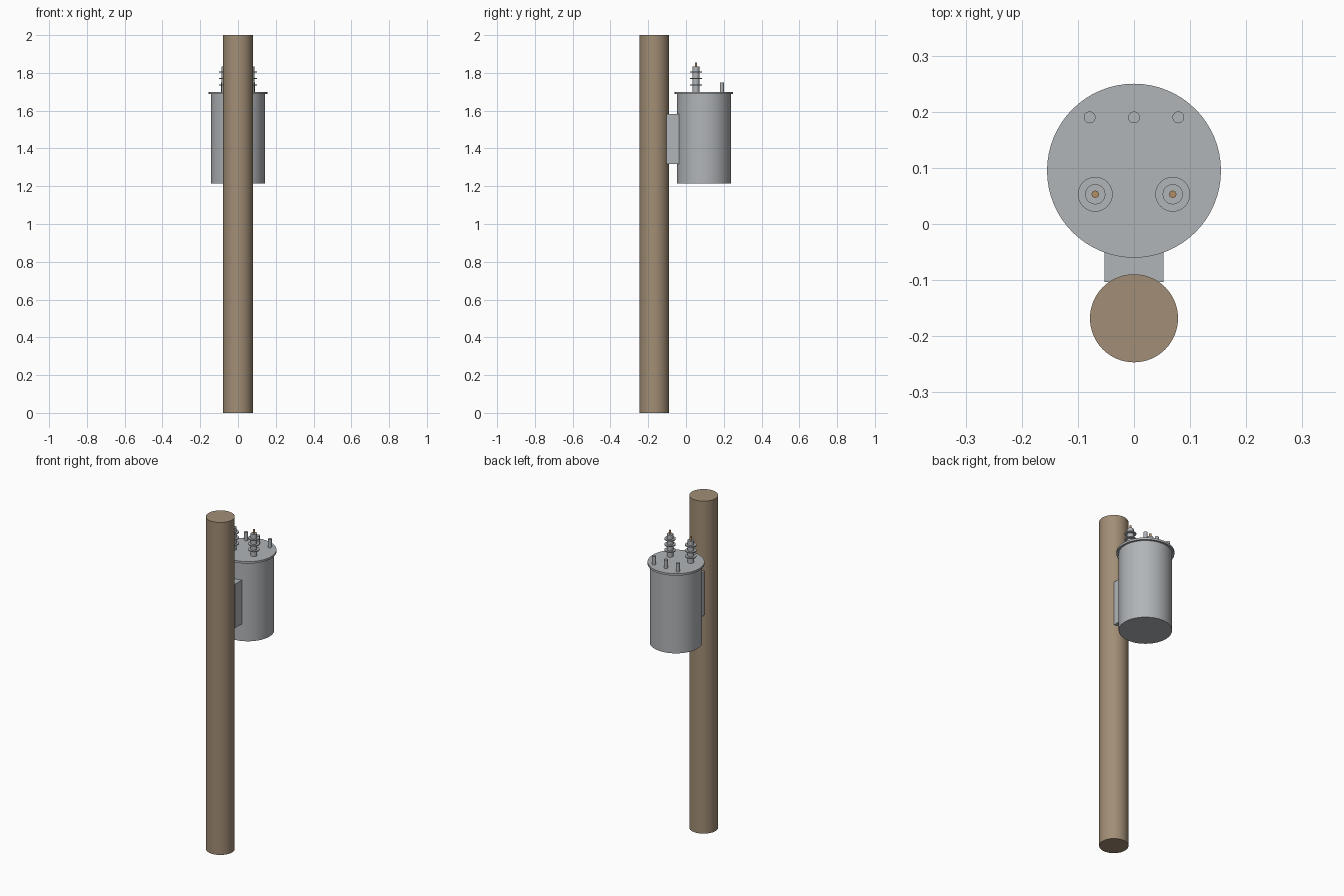
import bpy
import math

cube = bpy.data.objects.get("Cube")
if cube:
    bpy.data.objects.remove(cube, do_unlink=True)


def material(name, rgb):
    m = bpy.data.materials.new(name)
    m.use_nodes = True
    m.diffuse_color = (*rgb, 1)
    m.node_tree.nodes["Principled BSDF"].inputs["Base Color"].default_value = (*rgb, 1)
    return m


WOOD = material("weathered wood", (0.36, 0.27, 0.18))
STEEL = material("grey steel", (0.44, 0.46, 0.48))
COPPER = material("copper", (0.45, 0.27, 0.13))


def cylinder(name, x, y, bottom, top, radius, mat, sides=48):
    bpy.ops.mesh.primitive_cylinder_add(vertices=sides, radius=radius, depth=top - bottom,
                                        location=(x, y, (bottom + top) / 2))
    ob = bpy.context.object
    ob.name = name
    ob.data.materials.append(mat)
    bpy.ops.object.shade_smooth_by_angle(angle=math.radians(35))
    return ob


# Pole
cylinder("pole", 0, -0.168, 0, 2, 0.0785, WOOD, 64)

# Tank with overhanging lid
TANK_Y, LID_TOP = 0.095, 1.70
cylinder("tank", 0, TANK_Y, 1.215, 1.69, 0.143, STEEL, 64)
cylinder("tank_lid", 0, TANK_Y, 1.688, LID_TOP, 0.155, STEEL, 64)

# Mounting bracket between pole and tank
bpy.ops.mesh.primitive_cube_add(size=1, location=(0, -0.069, 1.45))
bracket = bpy.context.object
bracket.name = "mounting_bracket"
bracket.scale = (0.105, 0.068, 0.264)
bracket.data.materials.append(STEEL)

# High-voltage bushings: core, sheds and terminal
for side, x in (("left", 0.069), ("right", -0.069)):
    y = 0.053
    cylinder(side + "_bushing_core", x, y, LID_TOP, 1.833, 0.018, STEEL, 32)
    for i in range(3):
        z = 1.736 + i * 0.034
        cylinder(f"{side}_bushing_shed_{i + 1}", x, y, z - 0.003, z + 0.003, 0.031, STEEL, 32)
    cylinder(side + "_terminal", x, y, 1.833, 1.855, 0.0065, COPPER, 16)

# Low-voltage studs
for name, x in (("left", 0.079), ("middle", 0), ("right", -0.079)):
    cylinder(name + "_stud", x, 0.19, LID_TOP, 1.75, 0.0105, STEEL, 24)
